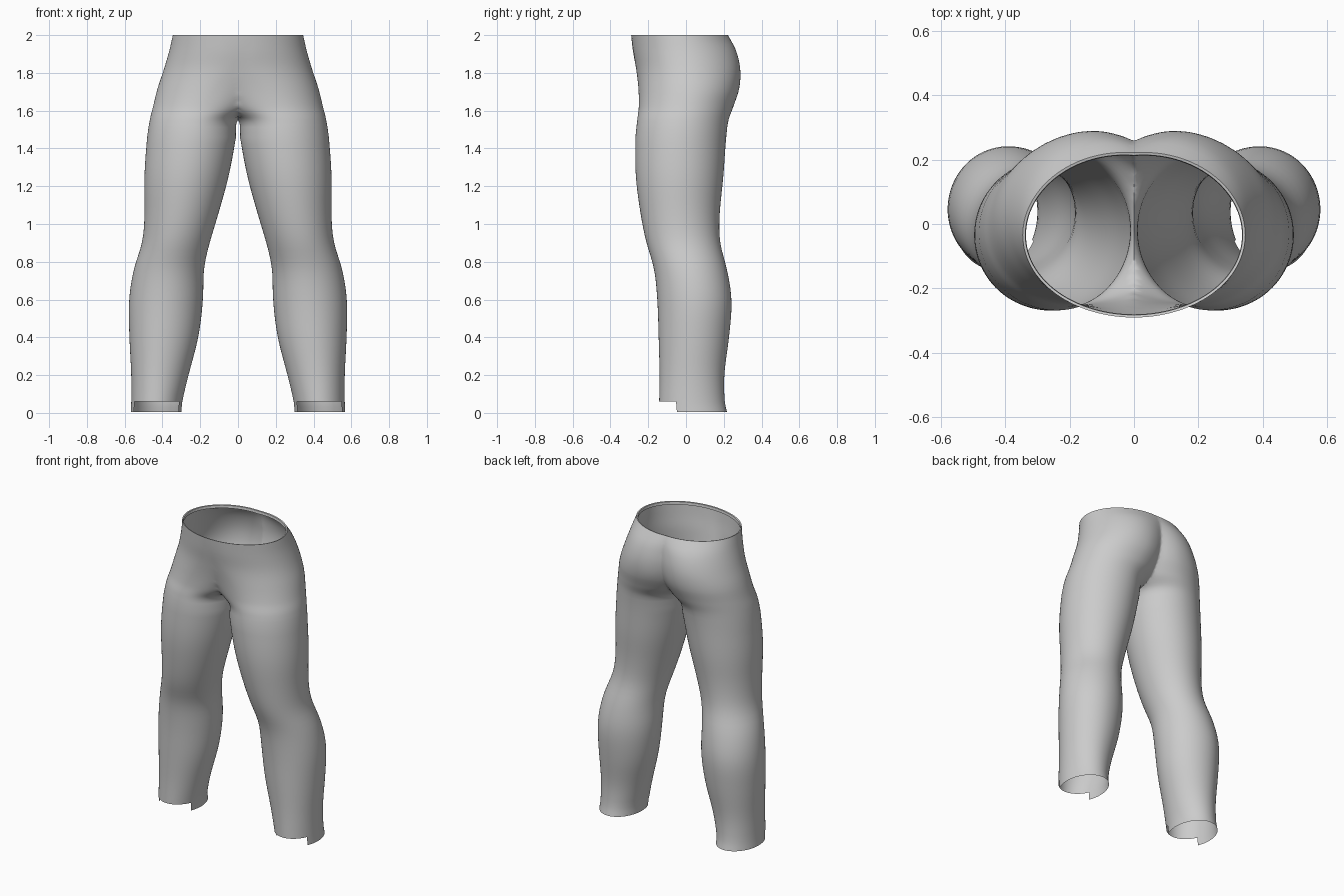
import bpy, bmesh
from math import sin, cos, pi

if "Cube" in bpy.data.objects:
    bpy.data.objects.remove(bpy.data.objects["Cube"])

# Leg cross-sections, mirrored at x = 0; negative inner values merge into the hips:
# z, outer x, inner x (front half), inner x (back half), front y, back y, x of front peak, x of back peak
ROWS = [
    (0.00, .568, .300, .300, -.140, .218, .43, .43),
    (0.06, .565, .295, .295, -.142, .205, .43, .43),
    (0.20, .565, .262, .262, -.140, .202, .42, .42),
    (0.40, .575, .210, .210, -.145, .228, .40, .40),
    (0.60, .577, .185, .185, -.152, .242, .38, .39),
    (0.77, .550, .180, .180, -.170, .215, .36, .36),
    (0.90, .507, .150, .150, -.210, .180, .33, .33),
    (1.05, .495, .105, .105, -.240, .178, .30, .30),
    (1.25, .496, .050, .050, -.266, .198, .27, .27),
    (1.45, .482, .012, .012, -.268, .212, .24, .24),
    (1.55, .467, .000, .000, -.258, .225, .22, .22),
    (1.62, .450, -.13, -.06, -.250, .250, .18, .18),
    (1.72, .425, -.28, -.10, -.252, .282, .12, .14),
    (1.82, .392, -.36, -.13, -.264, .287, .05, .12),
    (1.92, .363, -.36, -.18, -.282, .264, .01, .09),
    (2.00, .345, -.345, -.30, -.290, .222, .00, .03),
]
SIDES = 112


def section(z):
    """Smoothly interpolated cross-section at height z."""
    i = max(k for k in range(len(ROWS) - 1) if ROWS[k][0] <= z)
    a, b = ROWS[i], ROWS[i + 1]
    p, n = ROWS[max(i - 1, 0)], ROWS[min(i + 2, len(ROWS) - 1)]
    h = b[0] - a[0]
    t = (z - a[0]) / h
    out = []
    for k in range(1, 8):
        m0 = (b[k] - p[k]) / (b[0] - p[0]) * h
        m1 = (n[k] - a[k]) / (n[0] - a[0]) * h
        out.append((2*t**3 - 3*t*t + 1) * a[k] + (t**3 - 2*t*t + t) * m0
                   + (3*t*t - 2*t**3) * b[k] + (t**3 - t*t) * m1)
    return out


def ring(bm, z, inset=0.0, drop=0.0):
    outer, inf, inb, front, back, xf, xb = section(z)
    verts = []
    for k in range(SIDES):
        c, s = cos(2 * pi * k / SIDES), sin(2 * pi * k / SIDES)
        blend = (s + 1) / 2                       # front peak to back peak
        px = xf + (xb - xf) * blend
        inner = inf + (inb - inf) * blend
        x = px + (outer - inset - px) * c if c > 0 else px + (px - inner - inset) * c
        y = (front + back) / 2 + ((back - front) / 2 - inset) * s
        verts.append(bm.verts.new((x, y, z - drop)))
    return verts


def soften(verts, times):
    for _ in range(times):
        bmesh.ops.smooth_vert(bm, verts=verts, factor=0.5,
                              use_axis_x=True, use_axis_y=True, use_axis_z=True)


bm = bmesh.new()

# Tube from hem to waist, finely spaced around the crotch, with a turned-in waist edge
heights = [0.005, 0.03, 0.06] + [0.06 + 0.04 * k for k in range(1, 36)]
heights += [1.50 + 0.0125 * k for k in range(1, 17)] + [1.70 + 0.025 * k for k in range(1, 12)]
rings = [ring(bm, z) for z in heights]
rings += [ring(bm, 1.9999), ring(bm, 1.9999, 0.008, 0.002), ring(bm, 1.9999, 0.010, 0.02)]
for lo, hi in zip(rings, rings[1:]):
    for k in range(SIDES):
        j = (k + 1) % SIDES
        bm.faces.new((lo[k], lo[j], hi[j], hi[k]))

# Stepped hem: the front is cut higher than the back
notch = [f for f in bm.faces
         if f.calc_center_median().z < 0.06 and f.calc_center_median().y < -0.05]
bmesh.ops.delete(bm, geom=notch, context='FACES')
soften([v for v in bm.verts if 0.1 < v.co.z < 1.45], 4)

# Trim at the centre plane and mirror to make the other leg
bmesh.ops.bisect_plane(bm, geom=bm.verts[:] + bm.edges[:] + bm.faces[:], dist=1e-5,
                       plane_co=(0, 0, 0), plane_no=(1, 0, 0), clear_inner=True)
for v in bm.verts:
    if v.co.x < 1e-4:
        v.co.x = 0
bmesh.ops.mirror(bm, geom=bm.verts[:] + bm.edges[:] + bm.faces[:], axis='X', merge_dist=1e-4)
bmesh.ops.remove_doubles(bm, verts=bm.verts[:], dist=1e-4)

# Soften the centre seam: more at the front than at the back
soften([v for v in bm.verts if abs(v.co.x) < 0.07 and 1.57 < v.co.z < 1.97 and v.co.y < 0], 5)
soften([v for v in bm.verts if abs(v.co.x) < 0.03 and 1.57 < v.co.z < 1.97 and v.co.y > 0], 2)
bmesh.ops.recalc_face_normals(bm, faces=bm.faces[:])

mesh = bpy.data.meshes.new("trousers")
bm.to_mesh(mesh)
bm.free()
trousers = bpy.data.objects.new("trousers", mesh)
bpy.context.collection.objects.link(trousers)
bpy.context.view_layer.objects.active = trousers
trousers.select_set(True)
bpy.ops.object.shade_smooth_by_angle(angle=0.9)
